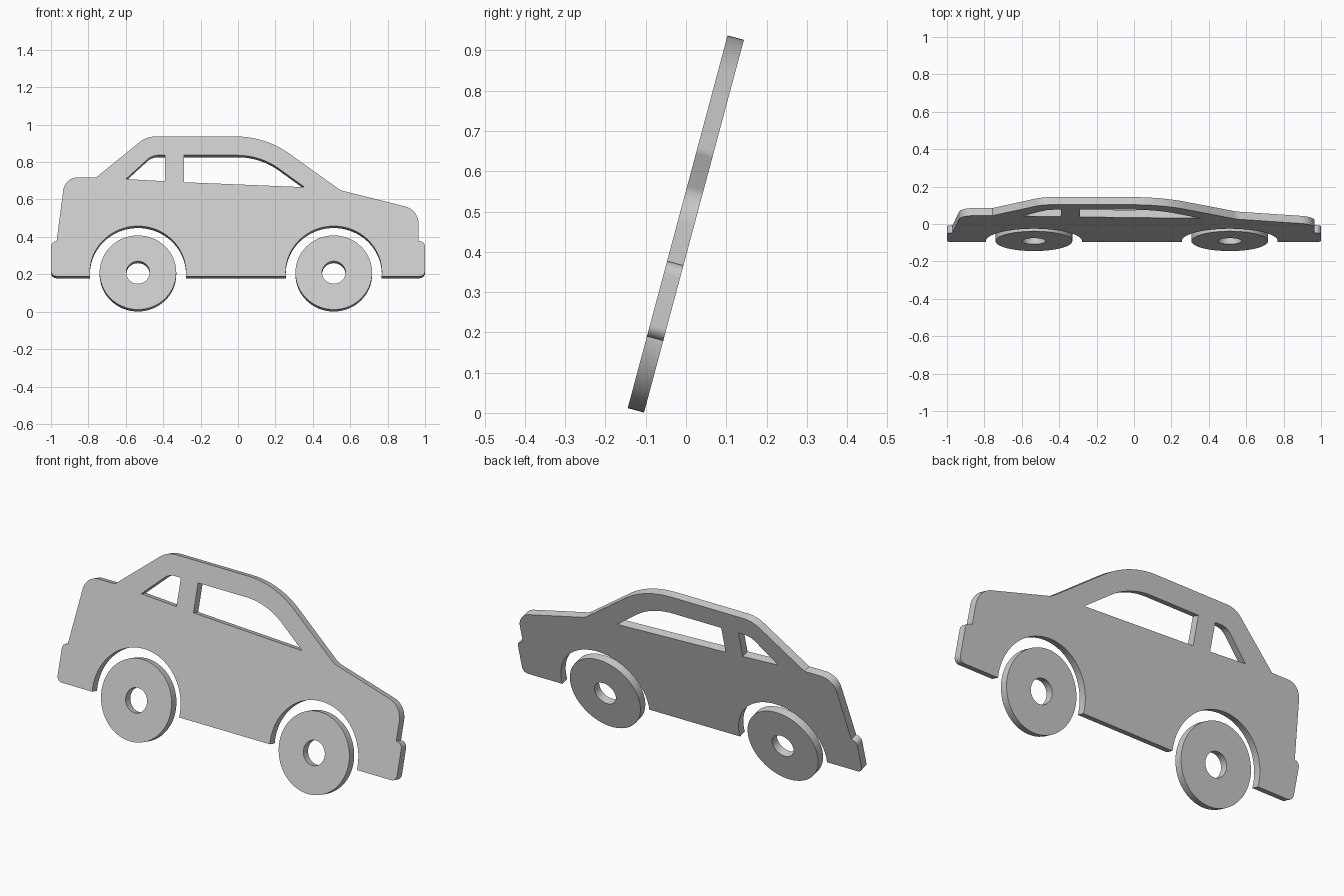
import bpy, bmesh, math
from mathutils import Vector

cube = bpy.data.objects.get("Cube")
if cube:
    bpy.data.objects.remove(cube, do_unlink=True)

THICK = 0.042
TILT = math.radians(75)
WHEEL_X = (-0.535, 0.512)
WHEEL_Y = 0.206
SILL = 0.185

grey = bpy.data.materials.new("plain grey")
grey.use_nodes = True
colour = (0.6, 0.6, 0.6, 1)
grey.diffuse_color = colour
grey.node_tree.nodes["Principled BSDF"].inputs["Base Color"].default_value = colour


def rounded(corners, steps=14):
    """Closed outline from (x, y, cut): each corner becomes an arc starting 'cut' away."""
    out = []
    for i, (x, y, cut) in enumerate(corners):
        p = Vector((x, y))
        if not cut:
            out.append(p)
            continue
        a = (Vector(corners[i - 1][:2]) - p).normalized()
        b = (Vector(corners[(i + 1) % len(corners)][:2]) - p).normalized()
        w = math.sin(a.angle(b) / 2)
        for k in range(steps + 1):
            t = k / steps
            c0, c1, c2 = (1 - t) ** 2, 2 * w * t * (1 - t), t * t
            out.append(((p + a * cut) * c0 + p * c1 + (p + b * cut) * c2) / (c0 + c1 + c2))
    return out


def arc(cx, cy, r, start, end, n):
    return [Vector((cx + r * math.cos(start + (end - start) * k / n),
                    cy + r * math.sin(start + (end - start) * k / n))) for k in range(n + 1)]


def circle(cx, cy, r, n=64):
    return arc(cx, cy, r, 0, 2 * math.pi, n)[:-1]


def plate(name, loops):
    """Extruded flat plate from an outer loop and holes, leaned backwards."""
    curve = bpy.data.curves.new(name, "CURVE")
    curve.dimensions = "2D"
    curve.fill_mode = "BOTH"
    curve.extrude = THICK / 2
    for loop in loops:
        s = curve.splines.new("POLY")
        s.points.add(len(loop) - 1)
        for point, co in zip(s.points, loop):
            point.co = (co.x, co.y, 0, 1)
        s.use_cyclic_u = True
    source = bpy.data.objects.new(name + " curve", curve)
    bpy.context.collection.objects.link(source)
    graph = bpy.context.evaluated_depsgraph_get()
    mesh = bpy.data.meshes.new_from_object(source.evaluated_get(graph))
    bpy.data.objects.remove(source, do_unlink=True)

    # Weld caps to the rim
    bm = bmesh.new()
    bm.from_mesh(mesh)
    bmesh.ops.remove_doubles(bm, verts=bm.verts, dist=0.0002)
    bmesh.ops.recalc_face_normals(bm, faces=bm.faces)
    bm.to_mesh(mesh)
    bm.free()

    mesh.name = name
    mesh.materials.clear()
    mesh.materials.append(grey)
    obj = bpy.data.objects.new(name, mesh)
    bpy.context.collection.objects.link(obj)
    obj.rotation_euler.x = TILT
    half = THICK / 2
    obj.location = (0, -0.145 + half * math.sin(TILT), half * math.cos(TILT))
    bpy.ops.object.select_all(action="DESELECT")
    obj.select_set(True)
    bpy.context.view_layer.objects.active = obj
    bpy.ops.object.shade_smooth_by_angle(angle=math.radians(30))
    return obj


# Body: upper outline from rear bumper over the roof to the front bumper
body = rounded([
    (-1, SILL, 0.03), (-1, 0.379, 0.03), (-0.97, 0.379, 0),
    (-0.925, 0.733, 0.07), (-0.757, 0.733, 0),
    (-0.489, 0.959, 0.05), (0.146, 0.959, 0.16), (0.548, 0.661, 0.02),
    (0.965, 0.553, 0.075), (0.965, 0.379, 0), (1, 0.379, 0.03), (1, SILL, 0.03),
])
# Wheel arches along the sill, front to rear
ARCH = 0.257
dip = math.asin((WHEEL_Y - SILL) / ARCH)
for cx in reversed(WHEEL_X):
    body += arc(cx, WHEEL_Y, ARCH, -dip, math.pi + dip, 40)

# Window openings
rear_window = rounded([(-0.6, 0.723, 0), (-0.46, 0.855, 0.035),
                       (-0.39, 0.855, 0), (-0.39, 0.711, 0)])
front_window = rounded([(-0.289, 0.855, 0), (0.12, 0.855, 0.125),
                        (0.356, 0.678, 0), (-0.289, 0.7055, 0)])
plate("car_body", [body, rear_window, front_window])

# Wheels with axle holes
for name, cx in zip(("rear_wheel", "front_wheel"), WHEEL_X):
    plate(name, [circle(cx, WHEEL_Y, 0.205), circle(cx, WHEEL_Y, 0.0625, 48)])
